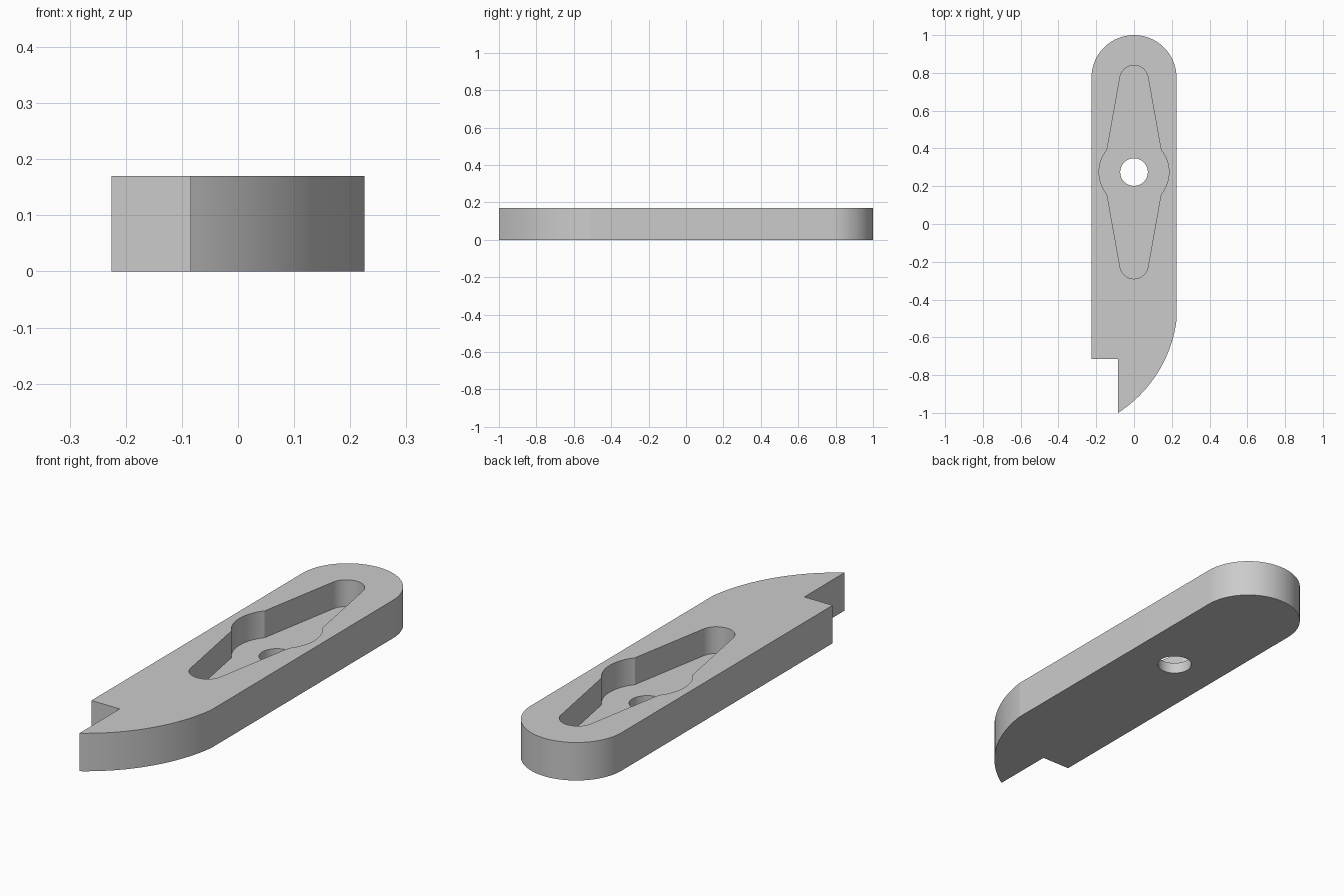
import bpy
import bmesh
from math import cos, sin, radians

cube = bpy.data.objects.get("Cube")
if cube:
    bpy.data.objects.remove(cube, do_unlink=True)

HEIGHT = 0.17
FLOOR = 0.05
HALF_W = 0.225
HUB_Y = 0.275

grey = bpy.data.materials.new("plain grey")
grey.use_nodes = True
colour = (0.6, 0.6, 0.6, 1)
grey.diffuse_color = colour
grey.node_tree.nodes["Principled BSDF"].inputs["Base Color"].default_value = colour


def arc(cx, cy, r, start, end, steps):
    """Points along an arc, angles in degrees."""
    angles = [radians(start + (end - start) * i / steps) for i in range(steps + 1)]
    return [(cx + r * cos(a), cy + r * sin(a)) for a in angles]


def prism(name, outline, z0, z1):
    """Extrude a counter-clockwise outline from z0 to z1."""
    bm = bmesh.new()
    face = bm.faces.new([bm.verts.new((x, y, z0)) for x, y in outline])
    top = bmesh.ops.extrude_face_region(bm, geom=[face])["geom"]
    verts = [v for v in top if isinstance(v, bmesh.types.BMVert)]
    bmesh.ops.translate(bm, verts=verts, vec=(0, 0, z1 - z0))
    bmesh.ops.recalc_face_normals(bm, faces=bm.faces)
    mesh = bpy.data.meshes.new(name)
    bm.to_mesh(mesh)
    bm.free()
    mesh.materials.append(grey)
    obj = bpy.data.objects.new(name, mesh)
    bpy.context.collection.objects.link(obj)
    return obj


def cut(target, cutter):
    """Subtract the cutter from the target, then discard it."""
    mod = target.modifiers.new("cut", 'BOOLEAN')
    mod.operation = 'DIFFERENCE'
    mod.solver = 'EXACT'
    mod.object = cutter
    bpy.ops.object.modifier_apply(modifier=mod.name)
    bpy.data.objects.remove(cutter, do_unlink=True)


# Body: rounded back end, square notch and curved pointed front end
outline = arc(0, 1 - HALF_W, HALF_W, 0, 180, 48)
outline += [(-HALF_W, -0.715), (-0.085, -0.715)]
outline += arc(-0.459, -0.4205, 0.69, -57.15, -7.45, 24)
body = prism("lever_body", outline, 0, HEIGHT)
bpy.context.view_layer.objects.active = body
body.select_set(True)

# Pocket: round hub with a tapered, round-ended arm each way
quarter = arc(0, HUB_Y, 0.185, 0, 39.5, 12) + arc(0, 0.765, 0.075, 9.5, 90, 20)
half = quarter + [(-x, y) for x, y in quarter[-2::-1]]
pocket = half + [(x, 2 * HUB_Y - y) for x, y in half[-2:0:-1]]
cut(body, prism("pocket_cutter", pocket, FLOOR, HEIGHT + 0.1))

# Pivot hole through the pocket floor
hole = arc(0, HUB_Y, 0.073, 0, 360, 72)[:-1]
cut(body, prism("hole_cutter", hole, -0.1, HEIGHT + 0.1))

bpy.ops.object.shade_smooth_by_angle(angle=radians(6.5))
